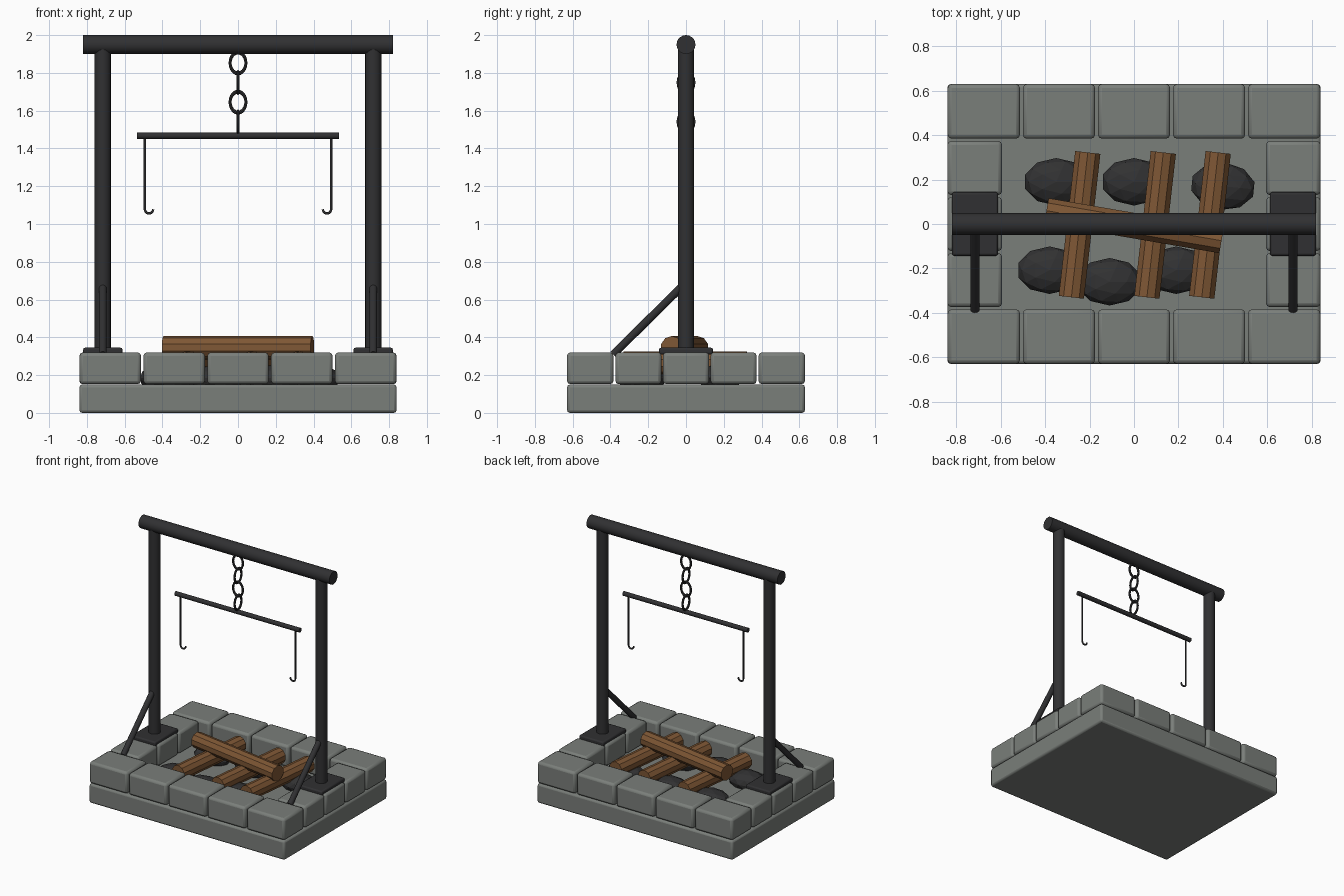
import bpy, math
from mathutils import Vector

if "Cube" in bpy.data.objects:
    bpy.data.objects.remove(bpy.data.objects["Cube"])


def material(name, rgb):
    m = bpy.data.materials.new(name)
    m.diffuse_color = (*rgb, 1)
    m.use_nodes = True
    m.node_tree.nodes["Principled BSDF"].inputs["Base Color"].default_value = m.diffuse_color
    return m


STONE = material("grey_stone", (0.195, 0.21, 0.195))
IRON = material("black_iron", (0.030, 0.030, 0.032))
COAL = material("charcoal", (0.031, 0.031, 0.032))
WOOD = material("brown_wood", (0.21, 0.095, 0.035))


def finish(name, mat, smooth=True):
    ob = bpy.context.object
    ob.name = name
    ob.data.materials.append(mat)
    if smooth:
        bpy.ops.object.shade_smooth_by_angle(angle=math.radians(35))
    return ob


def block(name, centre, size, mat, bevel):
    bpy.ops.mesh.primitive_cube_add(size=1, location=centre)
    ob = bpy.context.object
    ob.scale = size
    bpy.ops.object.transform_apply(location=False, rotation=False, scale=True)
    b = ob.modifiers.new("bevel", "BEVEL")
    b.width, b.segments = bevel, 2
    return finish(name, mat)


def rod(name, a, b, radius, mat, sides=16):
    a, b = Vector(a), Vector(b)
    d = b - a
    bpy.ops.mesh.primitive_cylinder_add(vertices=sides, radius=radius, depth=d.length,
                                        location=(a + b) / 2,
                                        rotation=d.to_track_quat('Z', 'Y').to_euler())
    return finish(name, mat, smooth=sides > 10)


# stone hearth: slab and ring of blocks
block("base_slab", (0, 0, 0.075), (1.68, 1.26, 0.15), STONE, 0.015)
for s in (-1, 1):
    for i in range(5):
        block("long_wall_block", ((i - 2) * 0.338, s * 0.507, 0.236),
              (0.325, 0.246, 0.168), STONE, 0.018)
    for j in (-1, 0, 1):
        block("short_wall_block", (s * 0.717, j * 0.252, 0.236),
              (0.246, 0.244, 0.168), STONE, 0.018)

# iron frame
rod("top_beam", (-0.82, 0, 1.95), (0.82, 0, 1.95), 0.05, IRON, 20)
for s in (-1, 1):
    x = s * 0.716
    block("foot_plate", (x, 0, 0.327), (0.208, 0.286, 0.036), IRON, 0.01)
    rod("post", (x, 0, 0.32), (x, 0, 1.94), 0.043, IRON)
    rod("brace", (x, -0.385, 0.31), (x, 0, 0.69), 0.021, IRON, 12)

# chain of alternating links
for i in range(4):
    bpy.ops.mesh.primitive_torus_add(major_radius=0.042, minor_radius=0.008,
                                     major_segments=20, minor_segments=8,
                                     location=(0, 0, 1.853 - i * 0.104))
    link = bpy.context.object
    link.scale = (1, 1.32, 1)
    link.rotation_euler = (math.pi / 2, 0, (i % 2) * math.pi / 2)
    finish("chain_link", IRON)

# spreader bar and two hooks curling inward
rod("spreader_bar", (-0.535, 0, 1.467), (0.535, 0, 1.467), 0.017, IRON, 12)
for s in (-1, 1):
    r = 0.022
    pts = [(0.493, 1.465)]
    pts += [(0.471 + r * math.cos(t), 1.078 - r * math.sin(t))
            for t in [k * math.pi / 8 for k in range(9)]]
    cu = bpy.data.curves.new("hook", "CURVE")
    cu.dimensions = "3D"
    cu.bevel_depth, cu.bevel_resolution = 0.0065, 2
    cu.use_fill_caps = True
    sp = cu.splines.new("POLY")
    sp.points.add(len(pts) - 1)
    for p, (px, pz) in zip(sp.points, pts):
        p.co = (s * px, 0, pz, 1)
    cu.materials.append(IRON)
    bpy.context.collection.objects.link(bpy.data.objects.new("hook", cu))

# coals
for x, y, turn in ((-0.35, 0.19, 0), (0, 0.19, 0), (0.4, 0.17, -0.1),
                   (-0.38, -0.208, 0), (-0.11, -0.26, 0), (0.19, -0.208, 0)):
    bpy.ops.mesh.primitive_ico_sphere_add(subdivisions=2, radius=1, location=(x, y, 0.185),
                                          rotation=(0, 0, turn))
    bpy.context.object.scale = (0.147, 0.107, 0.07)
    finish("coal", COAL, smooth=False)

# logs: three below, one across the top
for x in (-0.245, 0.095, 0.342):
    rod("lower_log", (x - 0.037, -0.33, 0.265), (x + 0.037, 0.322, 0.265), 0.06, WOOD, 10)
rod("upper_log", (-0.394, 0.06, 0.347), (0.394, -0.075, 0.347), 0.06, WOOD, 10)
